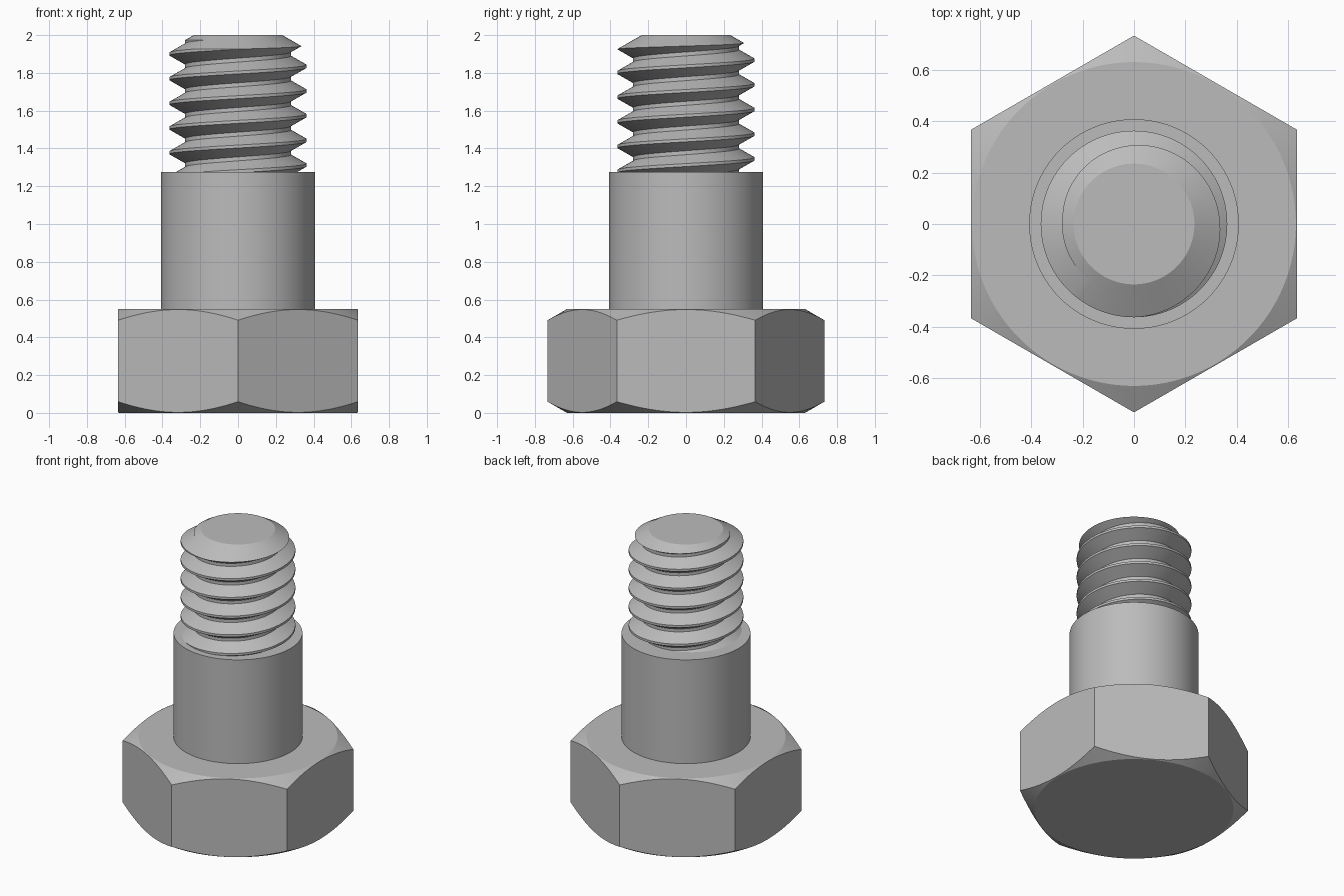
import bpy, bmesh
from math import pi, sin, cos, radians

cube = bpy.data.objects.get("Cube")
if cube:
    bpy.data.objects.remove(cube, do_unlink=True)

steel = bpy.data.materials.new("grey steel")
steel.use_nodes = True
grey = (0.5, 0.5, 0.5, 1)
steel.diffuse_color = grey
steel.node_tree.nodes["Principled BSDF"].inputs["Base Color"].default_value = grey

HEAD_TOP, SHANK_TOP, TOP = 0.55, 1.275, 2.0


def make_object(name, bm):
    bmesh.ops.recalc_face_normals(bm, faces=bm.faces)
    mesh = bpy.data.meshes.new(name)
    bm.to_mesh(mesh)
    bm.free()
    mesh.materials.append(steel)
    ob = bpy.data.objects.new(name, mesh)
    bpy.context.collection.objects.link(ob)
    return ob


def lathe(name, profile, sides=96, turn=0.0):
    """Closed solid of revolution from (radius, z) points, bottom to top."""
    bm = bmesh.new()
    rings = [[bm.verts.new((r * cos(turn + 2 * pi * i / sides),
                            r * sin(turn + 2 * pi * i / sides), z))
              for i in range(sides)] for r, z in profile]
    for low, high in zip(rings, rings[1:]):
        for i in range(sides):
            k = (i + 1) % sides
            bm.faces.new((low[i], low[k], high[k], high[i]))
    bm.faces.new(rings[0])
    bm.faces.new(rings[-1])
    return make_object(name, bm)


def select_only(ob):
    bpy.ops.object.select_all(action='DESELECT')
    ob.select_set(True)
    bpy.context.view_layer.objects.active = ob


def trim(ob, envelope):
    """Keep only the part of ob inside the envelope."""
    mod = ob.modifiers.new("trim", 'BOOLEAN')
    mod.operation, mod.solver, mod.object = 'INTERSECT', 'EXACT', envelope
    select_only(ob)
    bpy.ops.object.modifier_apply(modifier=mod.name)
    bpy.data.objects.remove(envelope, do_unlink=True)


def smooth(ob):
    select_only(ob)
    bpy.ops.object.shade_smooth_by_angle(angle=radians(22))


# Hexagonal head, corners chamfered above and below by a cone
head = lathe("hex_head", [(0.733, 0), (0.733, HEAD_TOP)], 6, pi / 2)
flat_r, wide_r = 0.63, 0.8
drop = (wide_r - flat_r) * 0.577
trim(head, lathe("head_envelope", [(flat_r, 0), (wide_r, drop),
                                   (wide_r, HEAD_TOP - drop), (flat_r, HEAD_TOP)], 128))
smooth(head)

# Plain shoulder
smooth(lathe("shoulder", [(0.408, HEAD_TOP), (0.408, SHANK_TOP)]))


# Right-handed thread: one row of points per profile corner and turn
def thread_solid(low, high, pitch=0.1307, crest=0.363, root=0.28, sides=96):
    crest_half, root_start = 0.06 * pitch, 0.42 * pitch
    corners = [(-crest_half, crest), (crest_half, crest),
               (root_start, root), (pitch - root_start, root)]
    start = 1.835 - 7 * pitch       # crest height on the +x side
    turns = 12
    bm = bmesh.new()
    columns = []
    for i in range(sides):
        a = 2 * pi * i / sides
        column = []
        for j in range(4 * turns):
            offset, r = corners[j % 4]
            z = start + pitch * (j // 4 + i / sides) + offset
            z = min(max(z, low), high)
            if z in (low, high):
                r = root
            column.append(bm.verts.new((r * cos(a), r * sin(a), z)))
        columns.append(column)
    for i in range(sides):
        shift = 4 if i == sides - 1 else 0
        here, there = columns[i], columns[(i + 1) % sides]
        for j in range(4 * turns - 1 - shift):
            bm.faces.new((here[j], there[j + shift],
                          there[j + 1 + shift], here[j + 1]))
    bmesh.ops.remove_doubles(bm, verts=bm.verts, dist=1e-5)
    bmesh.ops.dissolve_degenerate(bm, edges=bm.edges, dist=1e-5)
    bmesh.ops.holes_fill(bm, edges=[e for e in bm.edges if e.is_boundary], sides=0)
    bmesh.ops.triangulate(bm, faces=[f for f in bm.faces if len(f.verts) == 4])
    return make_object("threaded_end", bm)


# Threaded end with a chamfered tip
thread = thread_solid(1.1, 2.2)
tip_r, wide = 0.235, 0.45
trim(thread, lathe("thread_envelope", [(wide, SHANK_TOP - 0.01),
                                       (wide, TOP - (wide - tip_r) * 0.577),
                                       (tip_r, TOP)]))
smooth(thread)
